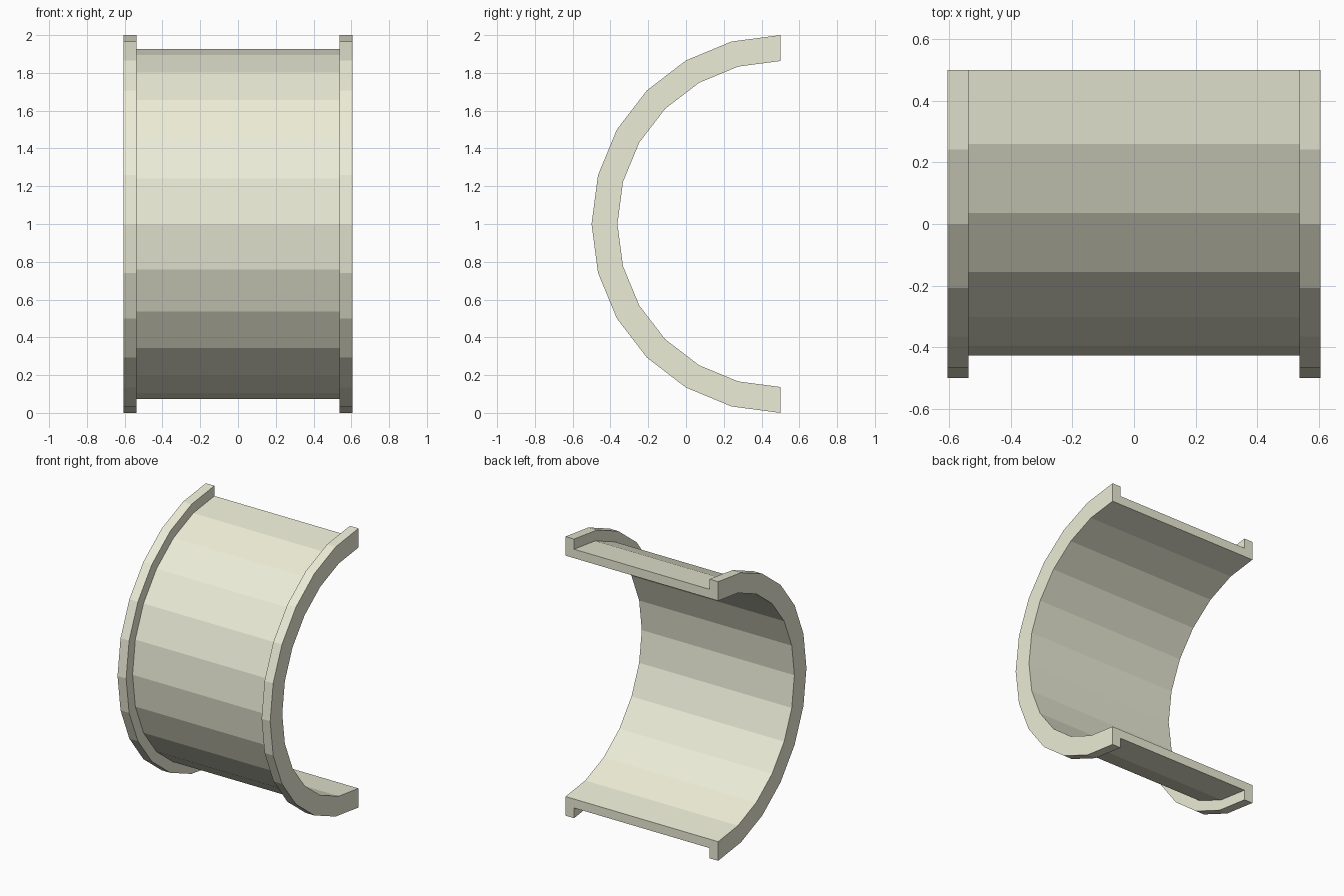
import bpy, bmesh, math

if "Cube" in bpy.data.objects:
    bpy.data.objects.remove(bpy.data.objects["Cube"])

SEGMENTS = 12
R_IN, R_BAND, R_RIM = 0.863, 0.927, 1.0
X_BAND, X_END = 0.537, 0.605

# Channel cross-section as (x, radius): bore, raised rims, recessed band
profile = [(-X_END, R_IN), (X_END, R_IN), (X_END, R_RIM), (X_BAND, R_RIM),
           (X_BAND, R_BAND), (-X_BAND, R_BAND), (-X_BAND, R_RIM), (-X_END, R_RIM)]

# Sweep the section through a half turn about the x axis
bm = bmesh.new()
rings = []
for i in range(SEGMENTS + 1):
    a = math.pi * i / SEGMENTS
    rings.append([bm.verts.new((x, 0.5 - r * math.sin(a), 1 + r * math.cos(a)))
                  for x, r in profile])

n = len(profile)
for a, b in zip(rings, rings[1:]):
    for j in range(n):
        k = (j + 1) % n
        bm.faces.new((a[j], a[k], b[k], b[j]))

# Flat cut ends
bm.faces.new(rings[0])
bm.faces.new(rings[-1])
bmesh.ops.recalc_face_normals(bm, faces=bm.faces)

mesh = bpy.data.meshes.new("half_bearing_shell")
bm.to_mesh(mesh)
bm.free()
shell = bpy.data.objects.new("half_bearing_shell", mesh)
bpy.context.collection.objects.link(shell)

# Pale cream finish
cream = bpy.data.materials.new("pale_cream")
cream.diffuse_color = (0.84, 0.84, 0.68, 1)
cream.use_nodes = True
cream.node_tree.nodes["Principled BSDF"].inputs["Base Color"].default_value = cream.diffuse_color
mesh.materials.append(cream)
